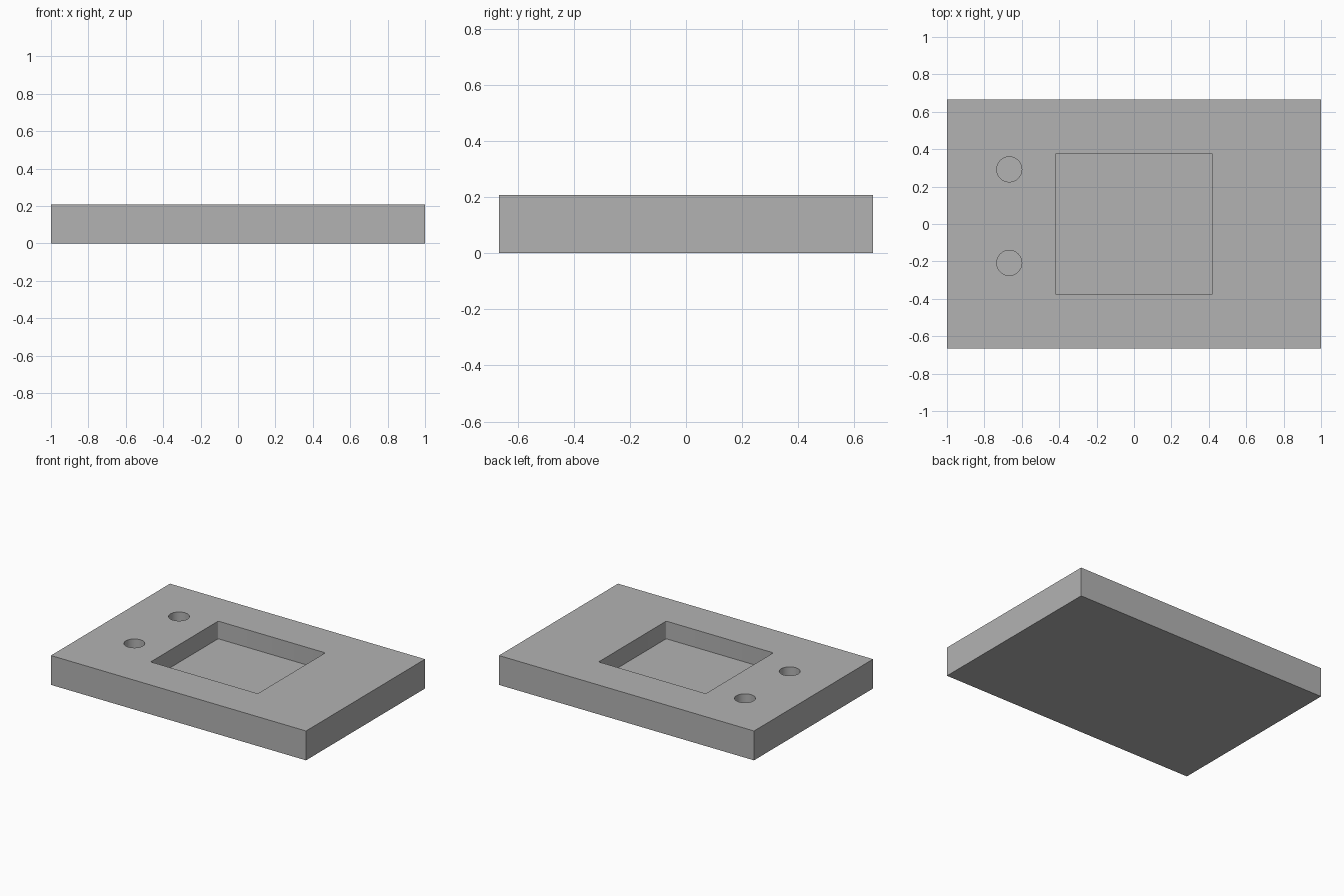
import bpy

if "Cube" in bpy.data.objects:
    bpy.data.objects.remove(bpy.data.objects["Cube"], do_unlink=True)

WIDTH, DEPTH, HEIGHT = 2.0, 1.333, 0.208
FLOOR = 0.083            # level of the recess floors
CUT_HEIGHT = 0.4

grey = bpy.data.materials.new("plain grey")
grey.use_nodes = True
colour = (0.45, 0.45, 0.45, 1)
grey.diffuse_color = colour
grey.node_tree.nodes["Principled BSDF"].inputs["Base Color"].default_value = colour


def box(name, size, z_base):
    bpy.ops.mesh.primitive_cube_add(size=1, location=(0, 0, z_base + size[2] / 2))
    ob = bpy.context.object
    ob.name = name
    ob.scale = size
    bpy.ops.object.transform_apply(location=False, rotation=False, scale=True)
    ob.data.materials.append(grey)
    return ob


def cut(target, cutter):
    cutter.hide_render = True
    mod = target.modifiers.new(cutter.name, 'BOOLEAN')
    mod.operation = 'DIFFERENCE'
    mod.solver = 'EXACT'
    mod.object = cutter
    bpy.context.view_layer.objects.active = target
    bpy.ops.object.modifier_apply(modifier=mod.name)
    bpy.data.objects.remove(cutter, do_unlink=True)


# Main slab
plate = box("base_plate", (WIDTH, DEPTH, HEIGHT), 0)

# Rectangular pocket with slightly rounded upright corners
pocket = box("pocket_cutter", (0.84, 0.756, CUT_HEIGHT), FLOOR)
weights = pocket.data.attributes.new("bevel_weight_edge", 'FLOAT', 'EDGE')
for edge in pocket.data.edges:
    a, b = (pocket.data.vertices[i].co for i in edge.vertices)
    weights.data[edge.index].value = float(abs(a.z - b.z) > 0.1)
bevel = pocket.modifiers.new("corner_round", 'BEVEL')
bevel.limit_method = 'WEIGHT'
bevel.width = 0.008
bevel.segments = 4
cut(plate, pocket)

# Pair of blind round holes beside the pocket
for y in (0.292, -0.208):
    bpy.ops.mesh.primitive_cylinder_add(vertices=64, radius=0.067, depth=CUT_HEIGHT,
                                        location=(-0.667, y, FLOOR + CUT_HEIGHT / 2))
    hole = bpy.context.object
    hole.name = "hole_cutter"
    hole.data.materials.append(grey)
    cut(plate, hole)

# Smooth hole walls, crisp rims
bpy.ops.object.select_all(action='DESELECT')
plate.select_set(True)
bpy.context.view_layer.objects.active = plate
bpy.ops.object.shade_smooth_by_angle()
